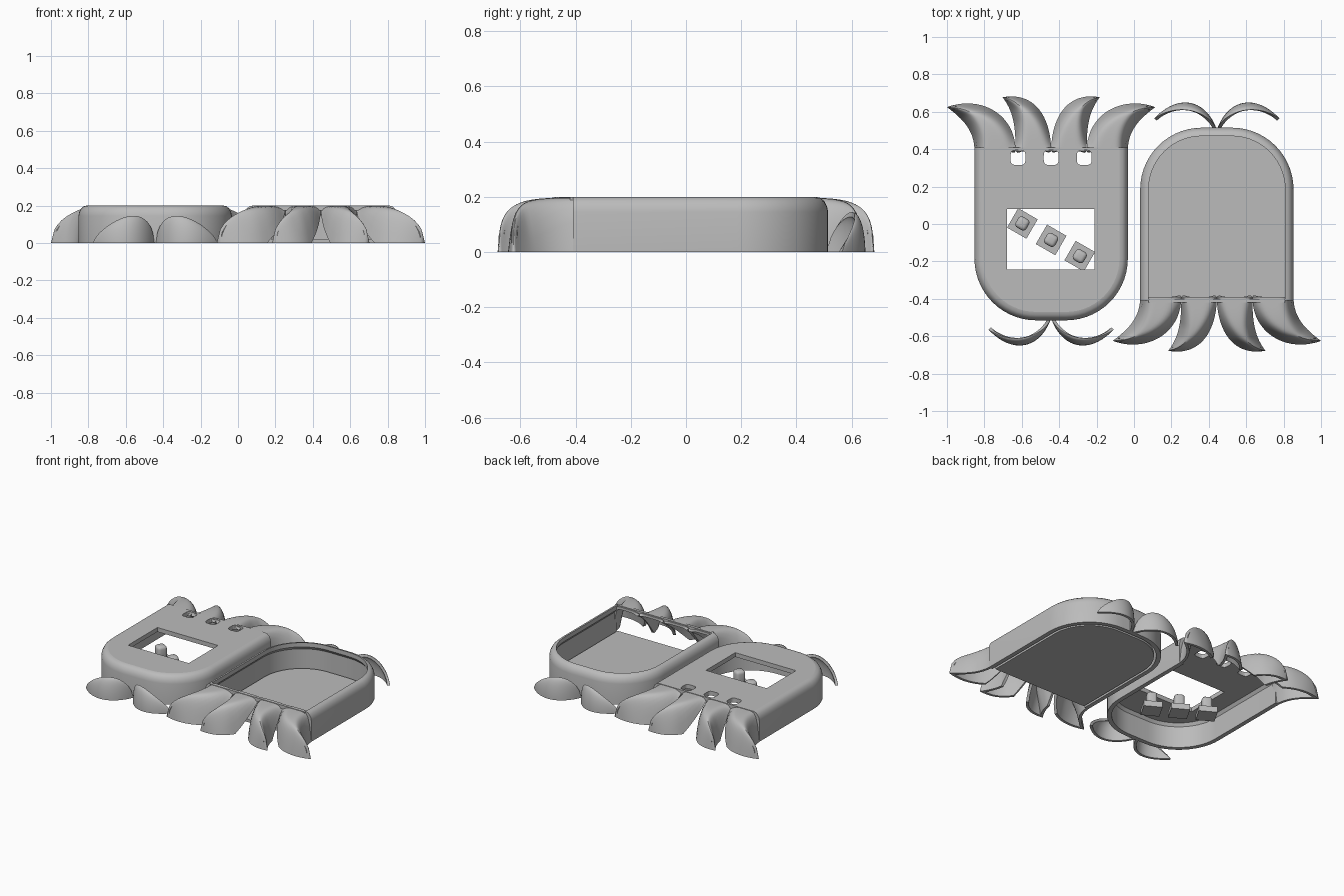
import bpy, bmesh, math
from mathutils import Vector

if "Cube" in bpy.data.objects:
    bpy.data.objects.remove(bpy.data.objects["Cube"], do_unlink=True)

grey = bpy.data.materials.new("plain_grey")
grey.use_nodes = True
grey.diffuse_color = (0.5, 0.5, 0.5, 1)
grey.node_tree.nodes["Principled BSDF"].inputs["Base Color"].default_value = (0.5, 0.5, 0.5, 1)

HALF, CORNER, TOP, END = 0.41, 0.33, 0.2, 0.41
LIP = 0.045          # width of the rounded rim
SHEET = 0.03         # thickness of walls and plates


def finish(name, data, loc=(0, 0, 0), turn=0.0, mods=()):
    """Link an object, apply its modifiers and shade it."""
    obj = bpy.data.objects.new(name, data)
    bpy.context.collection.objects.link(obj)
    obj.location, obj.rotation_euler.z = loc, turn
    for kind, settings in mods:
        mod = obj.modifiers.new(kind.title(), kind)
        for key, value in settings.items():
            setattr(mod, key, value)
    bpy.ops.object.select_all(action='DESELECT')
    obj.select_set(True)
    bpy.context.view_layer.objects.active = obj
    bpy.ops.object.convert(target='MESH')
    obj = bpy.context.view_layer.objects.active
    obj.data.materials.clear()
    obj.data.materials.append(grey)
    bpy.ops.object.shade_smooth_by_angle(angle=math.radians(35))
    return obj


def arch(inset, end=END, steps=14):
    """U-shaped outline, rounded at -y and open at +y."""
    c, r = HALF - CORNER, CORNER - inset
    y0 = CORNER - 0.515
    pts = [(HALF - inset, end)]
    for side, start in ((1, 0), (-1, 90)):
        for k in range(steps + 1):
            a = -math.radians(start + 90 * k / steps)
            pts.append((side * c + r * math.cos(a), y0 + r * math.sin(a)))
    return pts + [(inset - HALF, end)]


def wall(name, loc, turn):
    """Rounded shell wall swept around the arch."""
    profile = [(0, 0), (0, 0.145), (0.004, 0.165), (0.014, 0.184), (0.028, 0.196),
               (LIP, TOP), (LIP, TOP - SHEET), (SHEET, 0.15), (SHEET, 0)]
    bm = bmesh.new()
    rings = [[bm.verts.new((x, y, z)) for x, y in arch(i)] for i, z in profile]
    for a, b in zip(rings, rings[1:] + rings[:1]):
        for k in range(len(a) - 1):
            bm.faces.new((a[k], a[k + 1], b[k + 1], b[k]))
    for k in (0, -1):
        bm.faces.new([r[k] for r in rings])
    bmesh.ops.recalc_face_normals(bm, faces=bm.faces)
    mesh = bpy.data.meshes.new(name)
    bm.to_mesh(mesh)
    bm.free()
    finish(name, mesh, loc, turn)


def plate(name, outlines, z, thick, loc, turn):
    """Flat plate; outlines after the first become holes."""
    curve = bpy.data.curves.new(name, 'CURVE')
    curve.dimensions, curve.fill_mode, curve.extrude = '2D', 'BOTH', thick / 2
    for pts in outlines:
        s = curve.splines.new('POLY')
        s.points.add(len(pts) - 1)
        for p, (x, y) in zip(s.points, pts):
            p.co = (x, y, 0, 1)
        s.use_cyclic_u = True
    finish(name, curve, (loc[0], loc[1], z + thick / 2), turn)


def rounded_hole(cx, cy, r, n=24):
    pts = []
    for k in range(n):
        c, s = math.cos(math.tau * k / n), math.sin(math.tau * k / n)
        pts.append((cx + r * math.copysign(abs(c) ** 0.55, c),
                    cy + r * math.copysign(abs(s) ** 0.55, s)))
    return pts


def bezier(p, t):
    p = [Vector(q) for q in p]
    while len(p) > 1:
        p = [a.lerp(b, t) for a, b in zip(p, p[1:])]
    return p[0]


def sheet(name, point, loc, turn, rows=20, cols=16):
    """Mirrored thin leaf from a surface function of (t, u)."""
    bm = bmesh.new()
    g = [[bm.verts.new(point(i / rows, j / cols)) for j in range(cols + 1)]
         for i in range(rows + 1)]
    for i in range(rows):
        for j in range(cols):
            bm.faces.new((g[i][j], g[i + 1][j], g[i + 1][j + 1], g[i][j + 1]))
    bmesh.ops.remove_doubles(bm, verts=bm.verts, dist=0.0005)
    mesh = bpy.data.meshes.new(name)
    bm.to_mesh(mesh)
    bm.free()
    obj = finish(name, mesh, loc, turn,
                 [('SOLIDIFY', dict(thickness=0.018, offset=-1)),
                  ('MIRROR', dict(use_mirror_merge=False))])
    for v in obj.data.vertices:
        v.co.z = max(v.co.z, 0)


def crown_leaf(outer, inner, outer_edge, inner_edge):
    """Domed leaf between two edge curves; edge values lift the leaf's root."""
    def point(t, u):
        xy = bezier(outer, t).lerp(bezier(inner, t), u)
        edge = (outer_edge * (1 - u) + inner_edge * u) * max(0, 1 - t / 0.45)
        ridge = 0.197 * math.sqrt(max(0, 1 - t ** 3))
        power = 6 - 4.1 * min(1, t * 1.5)
        z = edge + (ridge - edge) * (1 - abs(2 * u - 1) ** power)
        return (xy.x, xy.y, max(0, z))
    return point


def stalk_leaf(t, u):
    """Upright curled leaf leaning back from its ground edge."""
    low = bezier([(0.004, -0.515), (0.06, -0.66), (0.2, -0.705), (0.335, -0.565)], t)
    high = bezier([(0.004, -0.515), (0.05, -0.60), (0.2, -0.655), (0.335, -0.565)], t)
    xy = low.lerp(high, 1 - math.cos(u * math.pi / 2))
    z = 0.145 * max(0, math.sin(math.pi * t ** 0.85)) ** 0.7
    return (xy.x, xy.y, z * math.sin(u * math.pi / 2))


outer_leaf = crown_leaf([(0.41, 0.39), (0.41, 0.5), (0.47, 0.56), (0.557, 0.625)],
                        [(0.19, 0.39), (0.19, 0.59), (0.38, 0.69), (0.557, 0.625)], 0, 0.19)
inner_leaf = crown_leaf([(0.19, 0.39), (0.19, 0.52), (0.2, 0.6), (0.26, 0.678)],
                        [(0, 0.39), (0, 0.56), (0.08, 0.71), (0.26, 0.678)], 0.19, 0.19)

# Both case halves share walls and leaves
FRONT, BACK = (-0.443, 0, 0), (0.443, 0, 0)
for half, loc, turn in (("front", FRONT, 0), ("back", BACK, math.pi)):
    wall(half + "_shell_wall", loc, turn)
    sheet(half + "_outer_crown_leaves", outer_leaf, loc, turn)
    sheet(half + "_inner_crown_leaves", inner_leaf, loc, turn)
    sheet(half + "_stalk_leaves", stalk_leaf, loc, turn)

# Front face with screen window and three button holes
window = [(-0.235, -0.243), (0.233, -0.243), (0.233, 0.08), (-0.235, 0.08)]
holes = [rounded_hole(x, 0.355, 0.04) for x in (-0.177, 0, 0.177)]
plate("front_face", [arch(LIP), window] + holes, TOP - SHEET, SHEET, FRONT, 0)

# Back half: floor panel and bar across the open crown end
plate("back_floor", [arch(LIP, 0.4)], 0, 0.02, BACK, math.pi)
w = HALF - LIP
plate("back_crown_bar", [[(-w, 0.4), (w, 0.4), (w, 0.42), (-w, 0.42)]],
      TOP - 0.025, 0.025, BACK, math.pi)


def block(name, size, loc, turn, bevel):
    bm = bmesh.new()
    bmesh.ops.create_cube(bm, size=1)
    bmesh.ops.scale(bm, vec=size, verts=bm.verts)
    mesh = bpy.data.meshes.new(name)
    bm.to_mesh(mesh)
    bm.free()
    mods = [('BEVEL', dict(width=bevel, segments=4))] if bevel else []
    finish(name, mesh, loc, turn, mods)


# Loose buttons lying inside the window
for n, (x, y) in enumerate([(-0.597, 0.003), (-0.443, -0.085), (-0.29, -0.172)], 1):
    turn = math.radians(-30)
    block(f"button_base_{n}", (0.12, 0.12, 0.04), (x, y, 0.02), turn, 0)
    block(f"button_knob_{n}", (0.066, 0.066, 0.1), (x, y, 0.08), turn, 0.02)
